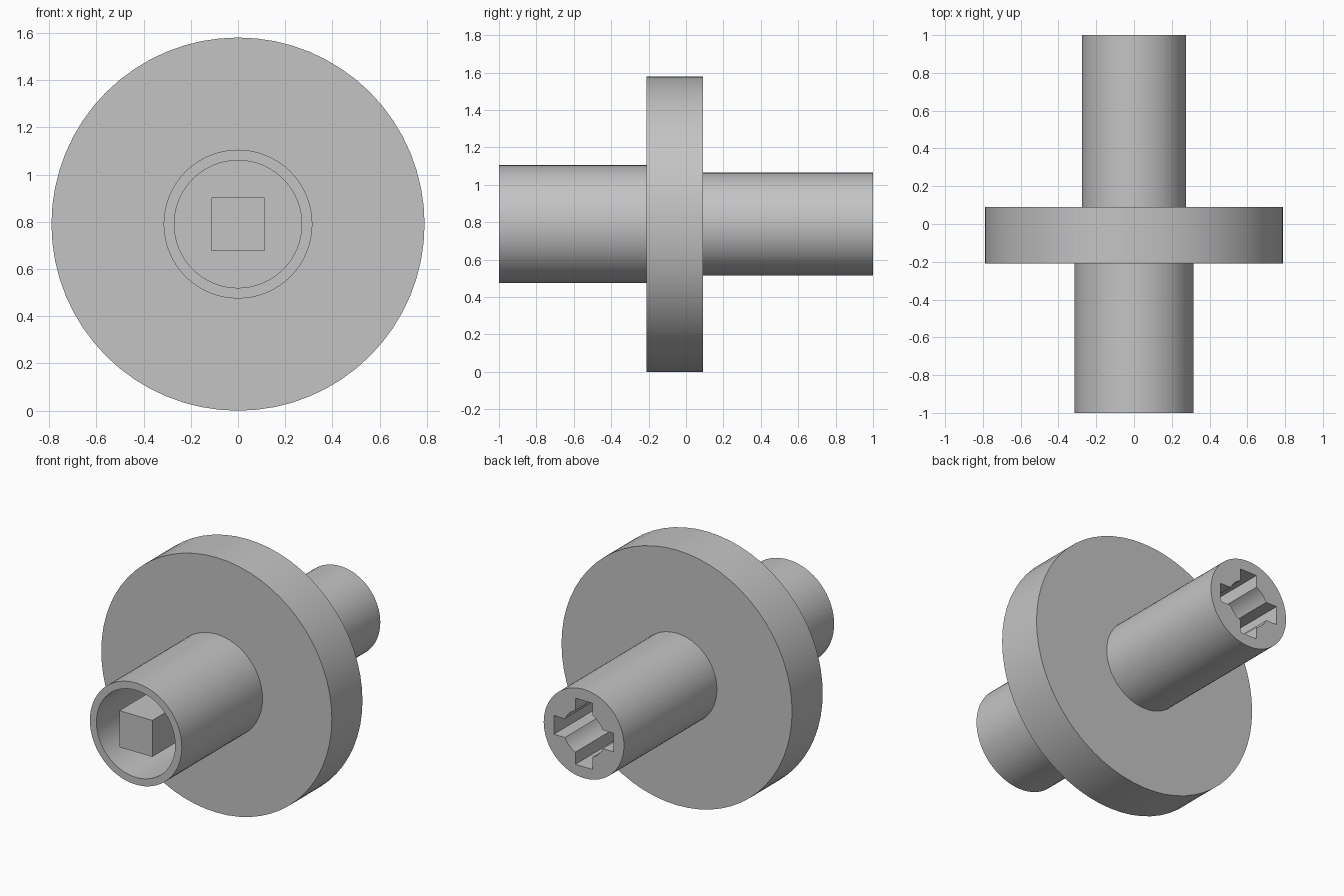
import bpy
import bmesh
import math
from mathutils import Matrix, Vector

AXIS_Z = 0.79
SEGMENTS = 64

cube = bpy.data.objects.get("Cube")
if cube:
    bpy.data.objects.remove(cube, do_unlink=True)

grey = bpy.data.materials.new("plain grey")
grey.use_nodes = True
GREY = (0.55, 0.55, 0.55, 1)
grey.diffuse_color = GREY
grey.node_tree.nodes["Principled BSDF"].inputs["Base Color"].default_value = GREY


def finish(bm, name):
    """Turn a bmesh into an object with smooth rounds and crisp edges."""
    bmesh.ops.remove_doubles(bm, verts=bm.verts, dist=0.0001)
    bmesh.ops.recalc_face_normals(bm, faces=bm.faces)
    mesh = bpy.data.meshes.new(name)
    bm.to_mesh(mesh)
    bm.free()
    obj = bpy.data.objects.new(name, mesh)
    bpy.context.collection.objects.link(obj)
    obj.location.z = AXIS_Z
    mesh.materials.append(grey)
    return obj


def smooth(obj):
    bpy.ops.object.select_all(action="DESELECT")
    obj.select_set(True)
    bpy.context.view_layer.objects.active = obj
    bpy.ops.object.shade_smooth_by_angle(angle=math.radians(30))


def extrude_outline(name, outline, y0, y1):
    """Extrude an (x, z) outline along y."""
    bm = bmesh.new()
    face = bm.faces.new([bm.verts.new((x, y0, z)) for x, z in outline])
    new = bmesh.ops.extrude_face_region(bm, geom=[face], use_keep_orig=True)["geom"]
    moved = [v for v in new if isinstance(v, bmesh.types.BMVert)]
    bmesh.ops.translate(bm, verts=moved, vec=(0, y1 - y0, 0))
    return finish(bm, name)


def circle(radius):
    turn = 2 * math.pi / SEGMENTS
    return [(radius * math.cos(i * turn), radius * math.sin(i * turn))
            for i in range(SEGMENTS)]


def tube(name, outer, inner, y0, y1):
    """Spin a rectangular section around the y axis."""
    bm = bmesh.new()
    section = [(outer, y0), (outer, y1), (inner, y1), (inner, y0)]
    verts = [bm.verts.new((r, y, 0)) for r, y in section]
    edges = [bm.edges.new((verts[i], verts[i - 1])) for i in range(4)]
    bmesh.ops.spin(bm, geom=verts + edges, cent=(0, 0, 0), axis=(0, 1, 0),
                   angle=2 * math.pi, steps=SEGMENTS)
    return finish(bm, name)


def cross_outline(arm, half_width, core):
    """Four straight slots joined by a round core."""
    start = math.asin(half_width / core)
    step = (math.pi / 2 - 2 * start) / 6
    quarter = [Vector((arm, -half_width)), Vector((arm, half_width))]
    quarter += [Vector((core * math.cos(start + i * step),
                        core * math.sin(start + i * step))) for i in range(7)]
    return [tuple(Matrix.Rotation(q * math.pi / 2, 2) @ p)
            for q in range(4) for p in quarter]


# Central disc
smooth(extrude_outline("disc", circle(AXIS_Z), -0.21, 0.09))

# Front sleeve with a square post inside
smooth(tube("front_sleeve", 0.315, 0.27, -1, -0.21))
h = 0.113
extrude_outline("square_post", [(-h, -h), (h, -h), (h, h), (-h, h)], -1, -0.21)

# Back shaft with a cross-shaped socket
shaft = extrude_outline("back_shaft", circle(0.275), 0.09, 1)
cutter = extrude_outline("socket_cutter", cross_outline(0.205, 0.058, 0.142), 0.3, 1.1)
cutter.hide_render = True
cut = shaft.modifiers.new("socket", "BOOLEAN")
cut.operation = "DIFFERENCE"
cut.solver = "EXACT"
cut.object = cutter
bpy.context.view_layer.objects.active = shaft
bpy.ops.object.modifier_apply(modifier=cut.name)
bpy.data.objects.remove(cutter, do_unlink=True)
smooth(shaft)
